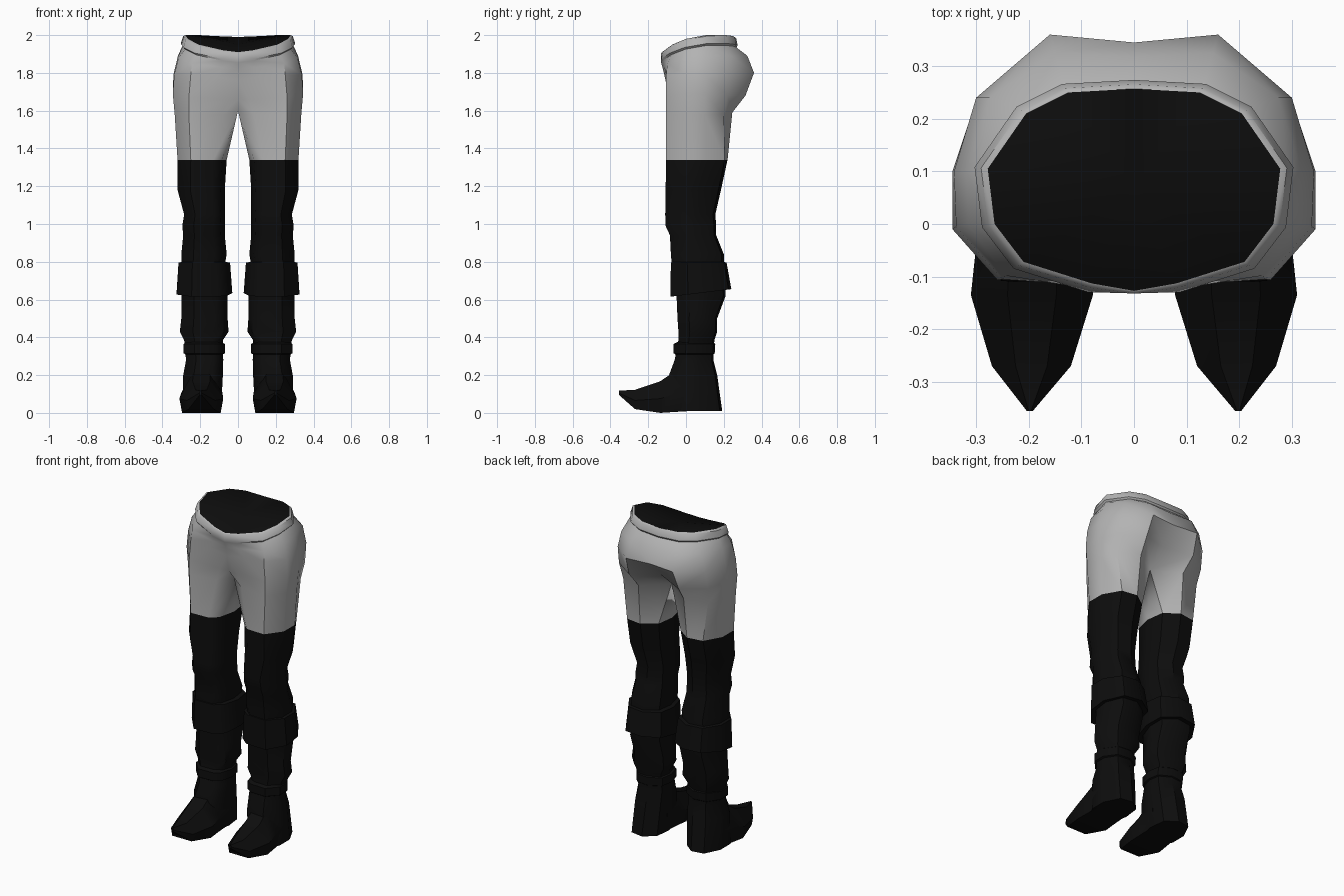
import bpy, bmesh, math
from mathutils import Vector

if "Cube" in bpy.data.objects:
    bpy.data.objects.remove(bpy.data.objects["Cube"])


def material(name, value):
    m = bpy.data.materials.new(name)
    m.diffuse_color = (value, value, value, 1)
    m.use_nodes = True
    m.node_tree.nodes["Principled BSDF"].inputs["Base Color"].default_value = m.diffuse_color
    return m


GREY = material("grey cloth", 0.45)
BLACK = material("black leather", 0.004)


def finish(name, bm, mats, angle=40):
    """Turn a right-hand half into a mirrored, smooth-shaded object."""
    bmesh.ops.recalc_face_normals(bm, faces=bm.faces[:])
    mesh = bpy.data.meshes.new(name)
    bm.to_mesh(mesh)
    bm.free()
    for m in mats:
        mesh.materials.append(m)
    ob = bpy.data.objects.new(name, mesh)
    bpy.context.collection.objects.link(ob)
    bpy.context.view_layer.objects.active = ob
    ob.select_set(True)
    bpy.ops.object.shade_smooth_by_angle(angle=math.radians(angle))
    ob.select_set(False)
    mod = ob.modifiers.new("mirror", 'MIRROR')
    mod.use_clip = True
    mod.merge_threshold = 0.0005
    return ob


def bridge(bm, a, b, closed):
    n = len(a)
    for i in range(n if closed else n - 1):
        j = (i + 1) % n
        bm.faces.new((a[i], a[j], b[j], b[i]))


def loft(name, rings, cap_top=False, cap_bottom=True):
    bm = bmesh.new()
    loops = [[bm.verts.new(p) for p in r] for r in rings]
    for a, b in zip(loops, loops[1:]):
        bridge(bm, a, b, True)
    if cap_top:
        bm.faces.new(loops[0])
    if cap_bottom:
        bm.faces.new(loops[-1])
    return finish(name, bm, [BLACK])


# Leg cross-section at the boot top, from the front inside round to the inner thigh
LEG = [(.085, -.06), (.13, -.10), (.25, -.105), (.32, -.01), (.32, .10),
       (.26, .205), (.16, .22), (.075, .16), (.06, .05)]


def leg_ring(z, x0, x1, y0, y1, tilt=0):
    """Leg cross-section fitted to a box, optionally rising to the back."""
    ring = []
    for x, y in LEG:
        u, v = (x - .06) / .26, (y + .105) / .325
        ring.append((x0 + u * (x1 - x0), y0 + v * (y1 - y0), z + tilt * (v - .5)))
    return ring


# Trousers: half rings from front centre to back centre
rim = [(0, -.127, 1.91), (.08, -.113, 1.92), (.21, -.072, 1.95), (.265, 0, 1.98),
       (.278, .105, 2.0), (.205, .21, 2.0), (.125, .25, 1.995), (0, .257, 1.99)]


def waist(scale, drop):
    return [(x * scale, max(-.132, .07 + (y - .07) * scale), z - drop) for x, y, z in rim]


upper = [(0, -.122, 1.82), (.09, -.115, 1.83), (.245, -.098, 1.85), (.315, 0, 1.88),
         (.318, .10, 1.89), (.275, .24, 1.89), (.15, .325, 1.89), (0, .318, 1.89)]
hip = [(0, -.108, 1.76), (.11, -.105, 1.78), (.25, -.105, 1.79), (.338, -.005, 1.79),
       (.342, .10, 1.79), (.30, .24, 1.79), (.16, .36, 1.80), (0, .345, 1.80)]
seat = [(0, -.09, 1.66), (.06, -.092, 1.66), (.26, -.106, 1.67), (.345, -.01, 1.69),
        (.345, .10, 1.69), (.305, .22, 1.68), (.17, .315, 1.68), (0, .25, 1.70)]
crotch = [(0, -.04, 1.60), (.085, -.088, 1.58), (.26, -.106, 1.58), (.335, -.01, 1.58),
          (.335, .10, 1.58), (.29, .20, 1.58), (.155, .245, 1.59), (0, .14, 1.60)]

bm = bmesh.new()
rows = [rim, waist(1.045, .006), waist(1.09, .045), waist(1.055, .055),
        upper, hip, seat, crotch]
loops = [[bm.verts.new(p) for p in r] for r in rows]
for a, b in zip(loops, loops[1:]):
    bridge(bm, a, b, False)
thigh = [bm.verts.new((x, y, 1.34)) for x, y in LEG]
last = loops[-1]
bridge(bm, last, thigh[:8], False)
# Inner thigh, meeting the other leg along the crotch line
bm.faces.new((last[7], thigh[7], thigh[8]))
bm.faces.new((last[0], last[7], thigh[8]))
bm.faces.new((last[0], thigh[8], thigh[0]))
# Dark closing of the waist opening
centre = bm.verts.new((0, .07, 1.955))
for i in range(7):
    f = bm.faces.new((loops[0][i], loops[0][i + 1], centre))
    f.material_index = 1
finish("trousers", bm, [GREY, BLACK], 45)

# Tall boot shafts
loft("boot_shaft", [leg_ring(*r) for r in [
    (1.34, .06, .32, -.105, .22), (1.18, .07, .32, -.108, .185),
    (1.05, .07, .285, -.11, .155), (.99, .07, .295, -.108, .16),
    (.94, .07, .29, -.085, .16), (.84, .06, .30, -.08, .20),
    (.78, .07, .30, -.075, .20), (.62, .055, .30, -.05, .21),
    (.50, .055, .30, -.045, .165), (.43, .05, .308, -.04, .165),
    (.385, .08, .285, -.04, .15), (.28, .078, .275, -.06, .145),
    (.20, .08, .29, -.09, .165), (.01, .09, .295, -.10, .192)]])

# Flared cuff below the knee
loft("boot_cuff", [leg_ring(*r) for r in [
    (.80, .07, .295, -.07, .20), (.795, .042, .315, -.08, .215),
    (.635, .03, .325, -.083, .24, .04), (.64, .06, .295, -.045, .20, .04)]],
    cap_bottom=False)

# Ankle wrap
loft("ankle_band", [leg_ring(*r) for r in [
    (.375, .09, .275, -.045, .145), (.365, .07, .288, -.065, .155),
    (.315, .07, .288, -.065, .152), (.305, .09, .27, -.05, .14)]],
    cap_bottom=False)


# Pointed foot, lofted from the instep to the toe
def foot_ring(y, x0, x1, z0, z1):
    mid, w = (x0 + x1) / 2, (x1 - x0) / 2
    zs = z0 + (z1 - z0) * .45
    return [(x0 + w * .12, y, z0), (x0, y, zs), (mid - w * .4, y, z1),
            (mid + w * .4, y, z1), (x1, y, zs), (x1 - w * .12, y, z0)]


loft("foot", [foot_ring(*r) for r in [
    (.06, .085, .29, .012, .25), (-.06, .082, .302, .005, .22),
    (-.135, .078, .31, .0, .168), (-.27, .12, .27, .02, .122),
    (-.355, .192, .204, .095, .118)]], cap_top=True)
